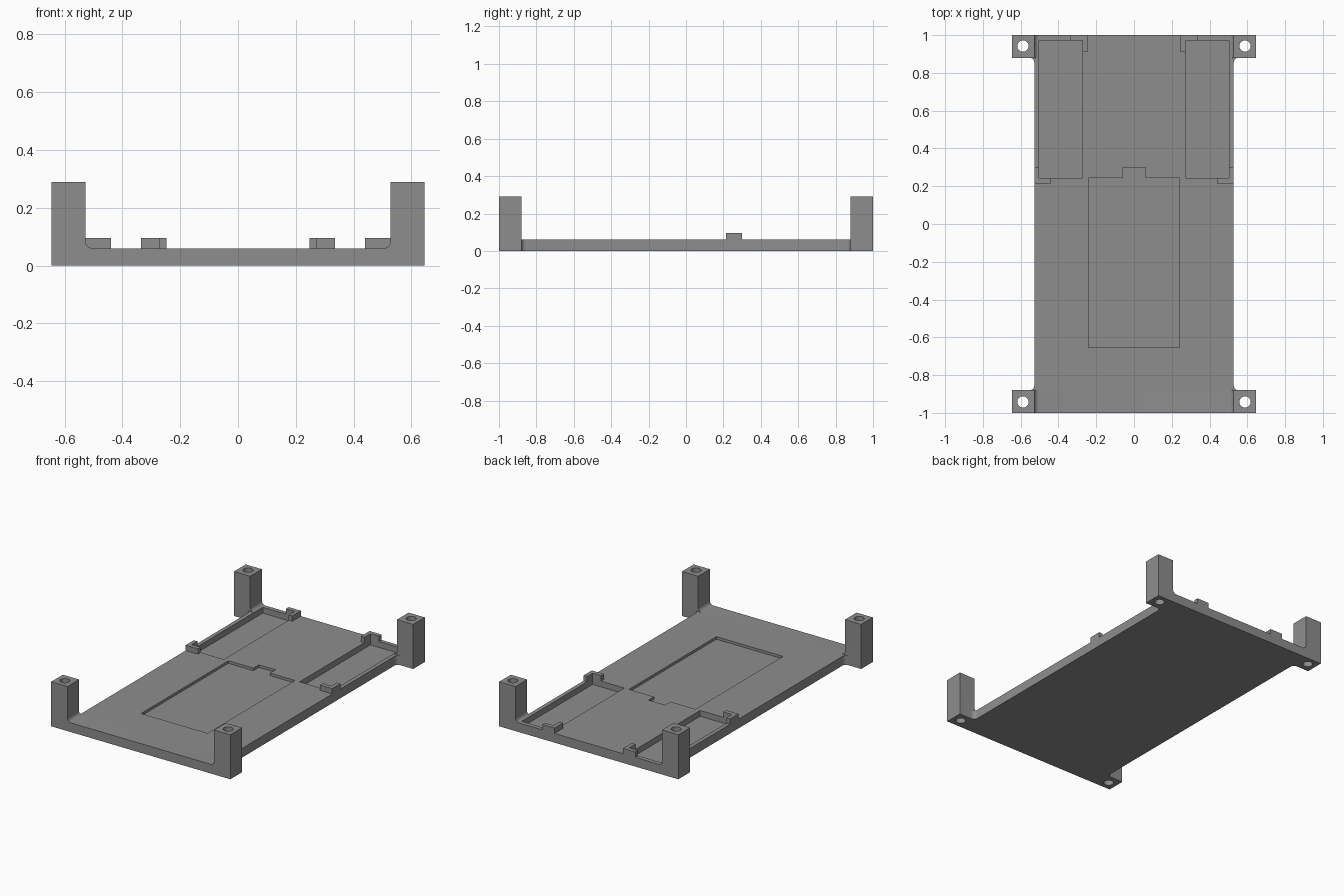
import bpy, bmesh, math

if "Cube" in bpy.data.objects:
    bpy.data.objects.remove(bpy.data.objects["Cube"])

grey = bpy.data.materials.new("grey plastic")
grey.diffuse_color = (0.27, 0.27, 0.27, 1)
grey.use_nodes = True
grey.node_tree.nodes["Principled BSDF"].inputs["Base Color"].default_value = grey.diffuse_color


def prism(name, pts, lo, hi, axis="z"):
    """Extrude a closed outline along z (xy outline) or along y (xz outline)."""
    bm = bmesh.new()
    place = (lambda p, h: (p[0], p[1], h)) if axis == "z" else (lambda p, h: (p[0], h, p[1]))
    face = bm.faces.new([bm.verts.new(place(p, lo)) for p in pts])
    geo = bmesh.ops.extrude_face_region(bm, geom=[face])
    shift = (0, 0, hi - lo) if axis == "z" else (0, hi - lo, 0)
    bmesh.ops.translate(bm, vec=shift, verts=[g for g in geo["geom"] if isinstance(g, bmesh.types.BMVert)])
    bmesh.ops.recalc_face_normals(bm, faces=bm.faces)
    mesh = bpy.data.meshes.new(name)
    bm.to_mesh(mesh)
    bm.free()
    mesh.materials.append(grey)
    ob = bpy.data.objects.new(name, mesh)
    bpy.context.collection.objects.link(ob)
    return ob


def arc(cx, cy, r, a0, a1, n=6):
    return [(cx + r * math.cos(math.radians(a0 + (a1 - a0) * i / n)),
             cy + r * math.sin(math.radians(a0 + (a1 - a0) * i / n))) for i in range(n + 1)]


def rect(x0, x1, y0, y1):
    return [(x0, y0), (x1, y0), (x1, y1), (x0, y1)]


def combine(body, other, operation):
    mod = body.modifiers.new("combine", "BOOLEAN")
    mod.operation, mod.solver, mod.object = operation, "EXACT", other
    bpy.context.view_layer.objects.active = body
    bpy.ops.object.modifier_apply(modifier=mod.name)
    bpy.data.objects.remove(other)


W, X, Y, T, H = 0.528, 0.645, 0.88, 0.06, 0.29   # plate half width, tab edge, tab start, thickness, post top

# Base plate with corner tabs and rounded inside corners
quarter = arc(W + 0.025, Y - 0.025, 0.025, 180, 90) + [(X, Y), (X, 1)]
right = [(x, -y) for x, y in reversed(quarter)] + quarter
tray = prism("tray", right + [(-x, y) for x, y in reversed(right)], 0, T)

# Corner posts with a fillet running into the plate
post = arc(W - 0.025, T + 0.025, 0.025, -90, 0) + [(W, H), (X, H), (X, T)]
for sx in (-1, 1):
    for y0, y1 in ((-1, -Y), (Y, 1)):
        combine(tray, prism("post", [(sx * x, z) for x, z in post], y0, y1, "y"), "UNION")

# L-shaped retaining clips
back_clip = [(0.247, 0.91), (0.273, 0.91), (0.273, 0.972), (0.335, 0.972), (0.335, 1), (0.247, 1)]
side_clip = [(0.44, 0.215), (W, 0.215), (W, 0.30), (0.502, 0.30), (0.502, 0.244), (0.44, 0.244)]
for sx in (-1, 1):
    for outline in (back_clip, side_clip):
        combine(tray, prism("clip", [(sx * x, y) for x, y in outline], T, 0.095), "UNION")

# Recessed pockets: two deep side bays and a shallow centre bay with a notch
for sx in (-1, 1):
    bay = [(sx * x, y) for x, y in rect(0.273, 0.502, 0.244, 0.972)]
    combine(tray, prism("side_bay", bay, 0.022, 0.2), "DIFFERENCE")
centre = [(-0.24, -0.655), (0.24, -0.655), (0.24, 0.244), (0.06, 0.244), (0.06, 0.30),
          (-0.06, 0.30), (-0.06, 0.244), (-0.24, 0.244)]
combine(tray, prism("centre_bay", centre, 0.043, 0.2), "DIFFERENCE")

# Screw holes through the posts
for sx in (-1, 1):
    for sy in (-1, 1):
        hole = arc(sx * 0.588, sy * 0.942, 0.03, 0, 360, 32)[:-1]
        combine(tray, prism("hole", hole, -0.1, 0.4), "DIFFERENCE")

# Smooth the holes and fillets while keeping hard edges
bpy.ops.object.select_all(action="DESELECT")
tray.select_set(True)
bpy.context.view_layer.objects.active = tray
bpy.ops.object.shade_smooth_by_angle(angle=math.radians(30))
